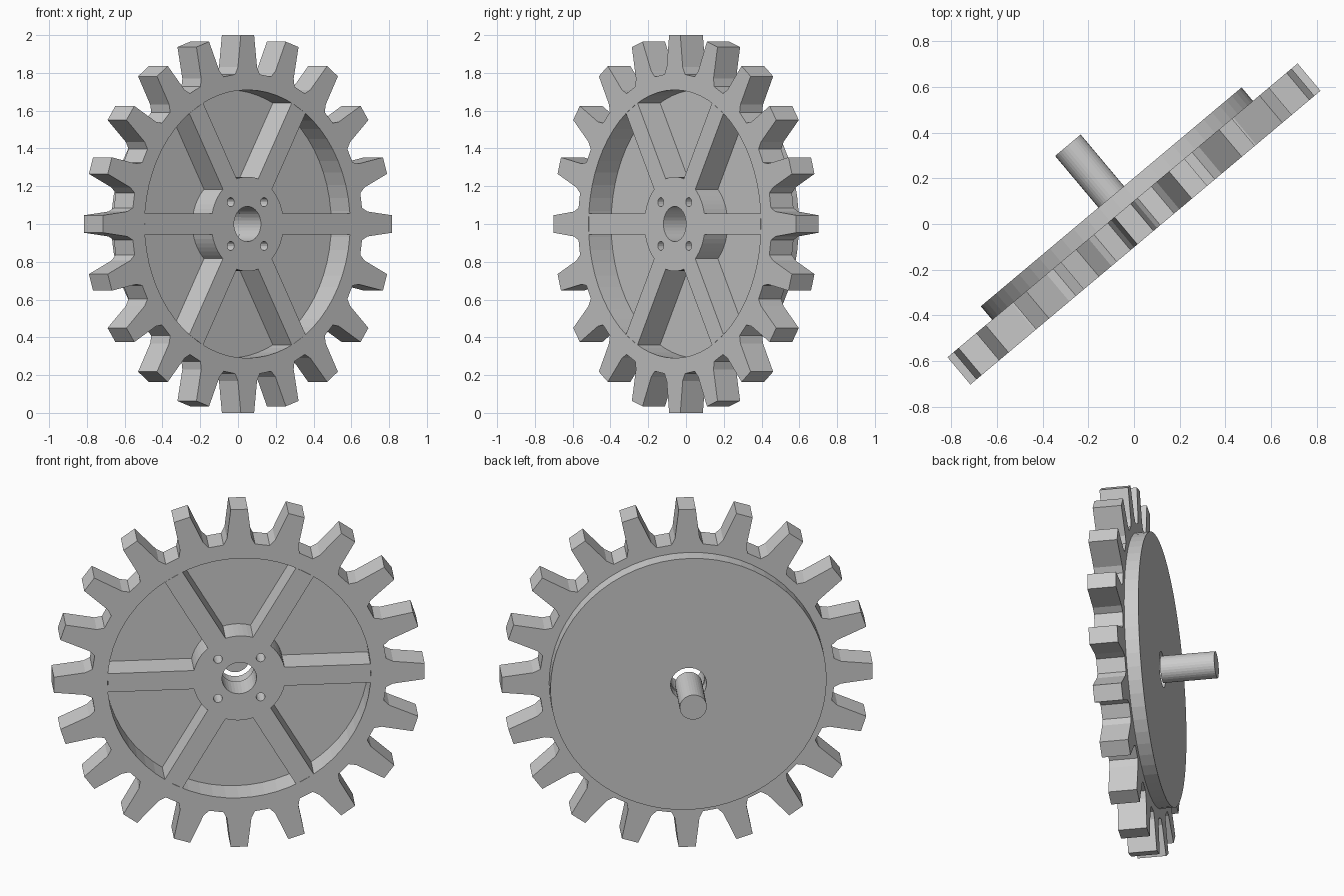
import bpy, bmesh
from math import cos, sin, radians
from mathutils import Matrix

if "Cube" in bpy.data.objects:
    bpy.data.objects.remove(bpy.data.objects["Cube"])

# Gear frame: local X along the wheel, local Y up, local Z out of the front face
A = radians(40)
FRAME = Matrix(((cos(A), 0, sin(A), 0),
                (sin(A), 0, -cos(A), 0),
                (0, 1, 0, 1),
                (0, 0, 0, 1)))
HALF = 0.078          # half thickness of the toothed wheel
BACK = -0.155         # rear face of the back plate


def polar(r, deg):
    return (r * cos(radians(deg)), r * sin(radians(deg)))


def circle(r, n, cx=0, cy=0):
    return [(cx + x, cy + y) for x, y in (polar(r, 360 * i / n) for i in range(n))]


def turn(points, deg):
    c, s = cos(radians(deg)), sin(radians(deg))
    return [(x * c - y * s, x * s + y * c) for x, y in points]


def plate(name, loops, z0, z1):
    """Extrude a filled outline (inner loops become holes) from z0 to z1."""
    curve = bpy.data.curves.new(name, 'CURVE')
    curve.dimensions = '2D'
    curve.fill_mode = 'BOTH'
    curve.extrude = (z1 - z0) / 2
    for pts in loops:
        spline = curve.splines.new('POLY')
        spline.points.add(len(pts) - 1)
        for p, (x, y) in zip(spline.points, pts):
            p.co = (x, y, 0, 1)
        spline.use_cyclic_u = True
    temp = bpy.data.objects.new(name + "_outline", curve)
    bpy.context.collection.objects.link(temp)
    graph = bpy.context.evaluated_depsgraph_get()
    mesh = bpy.data.meshes.new_from_object(temp.evaluated_get(graph))
    bpy.data.objects.remove(temp)

    bm = bmesh.new()
    bm.from_mesh(mesh)
    bmesh.ops.remove_doubles(bm, verts=bm.verts, dist=1e-5)
    bmesh.ops.recalc_face_normals(bm, faces=bm.faces)
    bm.transform(FRAME @ Matrix.Translation((0, 0, (z0 + z1) / 2)))
    bm.to_mesh(mesh)
    bm.free()
    mesh.polygons.foreach_set("use_smooth", [False] * len(mesh.polygons))
    obj = bpy.data.objects.new(name, mesh)
    bpy.context.collection.objects.link(obj)
    return obj


# Toothed rim: 20 tapered teeth around an open ring
tooth = [(0.792, -0.085), (0.83, -0.066), (1.0, -0.046),
         (1.0, 0.046), (0.83, 0.066), (0.792, 0.085)]
teeth = [p for i in range(20) for p in turn(tooth, 18 * i)]
plate("toothed_rim", [teeth, circle(0.71, 64)], -HALF, HALF)

# Hub and six spokes as one outline, with shaft bore and four bolt holes
star = []
for i in range(6):
    star += turn([(0.708, -0.055), (0.708, 0.055)], 60 * i)
    star += [polar(0.25, 60 * i + 12.7 + 34.6 * k / 6) for k in range(7)]
bolts = [circle(0.024, 16, sx * 0.115, sy * 0.116) for sx in (-1, 1) for sy in (-1, 1)]
plate("hub_and_spokes", [star, circle(0.093, 32)] + bolts, -HALF, HALF)

# Back plate closing the wheel
plate("back_plate", [circle(0.745, 64), circle(0.097, 32)], BACK, -HALF)

# Shaft stub behind the plate
plate("shaft", [circle(0.073, 32)], -0.45, BACK)
